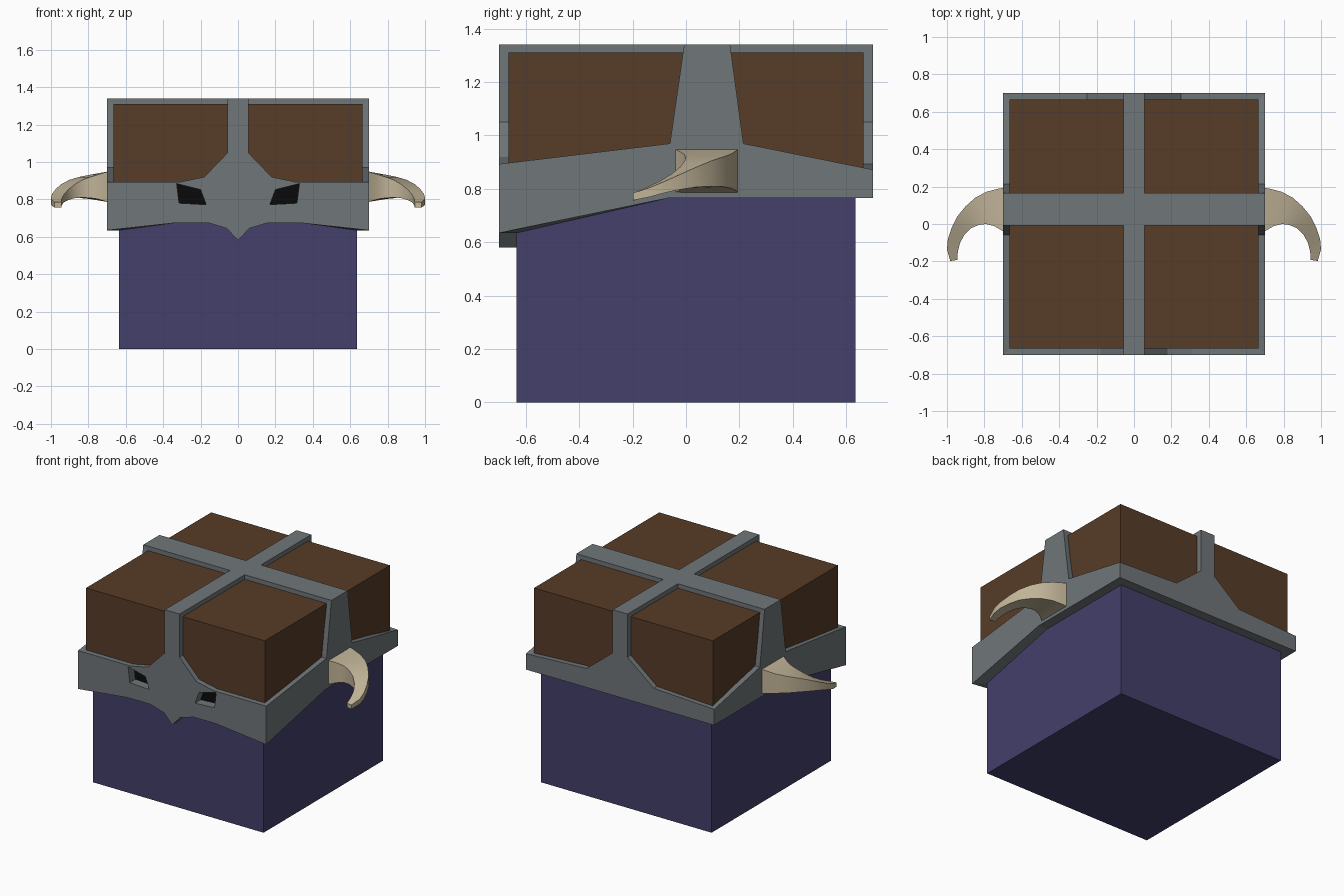
import bpy, bmesh
from math import radians

if "Cube" in bpy.data.objects:
    bpy.data.objects.remove(bpy.data.objects["Cube"])

R, IN = 0.70, 0.635      # outer helmet radius, head radius


def mat(name, rgb):
    m = bpy.data.materials.new(name)
    m.diffuse_color = (*rgb, 1)
    m.use_nodes = True
    m.node_tree.nodes["Principled BSDF"].inputs["Base Color"].default_value = m.diffuse_color
    return m


PURPLE = mat("purple", (0.057, 0.050, 0.147))
BROWN = mat("brown", (0.095, 0.045, 0.021))
STEEL = mat("steel", (0.16, 0.18, 0.19))
BONE = mat("bone", (0.53, 0.45, 0.31))
BLACK = mat("black", (0.003, 0.003, 0.003))


def finish(name, bm, material):
    bmesh.ops.recalc_face_normals(bm, faces=bm.faces)
    me = bpy.data.meshes.new(name)
    bm.to_mesh(me)
    bm.free()
    me.materials.append(material)
    ob = bpy.data.objects.new(name, me)
    bpy.context.collection.objects.link(ob)
    return ob


def loft(name, rings, material):
    """Skin equal-length rings of points and cap both ends."""
    bm = bmesh.new()
    rows = [[bm.verts.new(p) for p in ring] for ring in rings]
    n = len(rows[0])
    for a, b in zip(rows, rows[1:]):
        for i in range(n):
            j = (i + 1) % n
            bm.faces.new((a[i], a[j], b[j], b[i]))
    bm.faces.new(rows[0][::-1])
    bm.faces.new(rows[-1])
    return finish(name, bm, material)


def box(name, r, z0, z1, material):
    sq = [(-r, -r), (r, -r), (r, r), (-r, r)]
    return loft(name, [[(x, y, z) for x, y in sq] for z in (z0, z1)], material)


def plate(name, outline, place, vmax):
    """Helmet panel whose inner outline is mitred at the box corners."""
    inner = [(max(-IN, min(IN, u)), max(-IN, min(vmax, v))) for u, v in outline]
    return loft(name, [[place(u, v, R) for u, v in outline],
                       [place(u, v, IN) for u, v in inner]], STEEL)


def mirrored(half):
    """Close a right-half outline (ordered bottom to top) across x = 0."""
    return half + [(-u, v) for u, v in reversed(half) if u > 0]


# Head and hair
box("head", IN, 0, 1.27, PURPLE)
hair = box("hair", 0.665, 0.868, 1.31, BROWN)
for v in hair.data.vertices:
    if v.co.z < 1 and v.co.y < 0:
        v.co.z = 0.888

# Helmet front, back and side panels
front = mirrored([(0, 0.58), (0.06, 0.645), (0.16, 0.675), (0.33, 0.675), (R, 0.635),
                  (R, 0.893), (0.31, 0.893), (0.18, 0.92), (0.055, 1.05), (0.055, 1.34)])
mask = plate("helmet_front", front, lambda u, v, d: (u, -d, v), 1.275)

back = [(-R, 0.765)] + mirrored([(R, 0.765), (R, 0.872), (0.25, 0.893),
                                 (0.055, 1.05), (0.055, 1.34)])[:-1]
plate("helmet_back", back, lambda u, v, d: (u, d, v), 1.275)

side = [(-R, 0.635), (-0.07, 0.765), (R, 0.765), (R, 0.872), (0.215, 0.97),
        (0.165, 1.34), (-0.007, 1.34), (-0.06, 0.97), (-R, 0.893)]
for s, label in ((1, "right"), (-1, "left")):
    plate("helmet_side_" + label, side, lambda u, v, d: (s * d, u, v), 1.275)

# Crossed straps on the crown
w, y0, y1 = 0.055, -0.007, 0.165
cross = [(-w, -R), (w, -R), (w, y0), (R, y0), (R, y1), (w, y1),
         (w, R), (-w, R), (-w, y1), (-R, y1), (-R, y0), (-w, y0)]
plate("helmet_cross", cross, lambda u, v, d: (u, v, 1.34 if d == R else 1.275), IN)

# Eye holes cut through the front panel, with dark eyes behind
eye = [(0.17, 0.772), (0.315, 0.78), (0.328, 0.884), (0.20, 0.852)]
for s, label in ((1, "right"), (-1, "left")):
    cutter = loft("eye_cutter", [[(s * x, y, z) for x, z in eye] for y in (-0.75, -0.6)], BLACK)
    mod = mask.modifiers.new("eye_hole", "BOOLEAN")
    mod.operation, mod.solver, mod.object = "DIFFERENCE", "EXACT", cutter
    bpy.context.view_layer.objects.active = mask
    bpy.ops.object.modifier_apply(modifier=mod.name)
    bpy.data.objects.remove(cutter)
    loft("eye_" + label, [[(s * x, y, z) for x, z in eye] for y in (-0.64, -0.63)], BLACK)

# Horns: inner x, y, outer x, y, bottom z, top z per section
horn = [(0.69, -0.045, 0.69, 0.195, 0.785, 0.95),
        (0.715, -0.03, 0.73, 0.188, 0.792, 0.943),
        (0.75, -0.01, 0.79, 0.172, 0.802, 0.932),
        (0.79, 0.0, 0.85, 0.14, 0.808, 0.92),
        (0.83, -0.005, 0.90, 0.095, 0.81, 0.905),
        (0.87, -0.022, 0.945, 0.04, 0.807, 0.882),
        (0.905, -0.055, 0.975, -0.02, 0.798, 0.855),
        (0.93, -0.10, 0.995, -0.08, 0.785, 0.828),
        (0.942, -0.15, 1.0, -0.135, 0.77, 0.805),
        (0.945, -0.192, 0.982, -0.198, 0.757, 0.785)]
for s, label in ((1, "right"), (-1, "left")):
    rings = [[(s * a, b, z0), (s * c, d, z0), (s * c, d, z1), (s * a, b, z1)]
             for a, b, c, d, z0, z1 in horn]
    ob = loft("horn_" + label, rings, BONE)
    bpy.ops.object.select_all(action="DESELECT")
    ob.select_set(True)
    bpy.context.view_layer.objects.active = ob
    bpy.ops.object.shade_smooth_by_angle(angle=radians(35))
